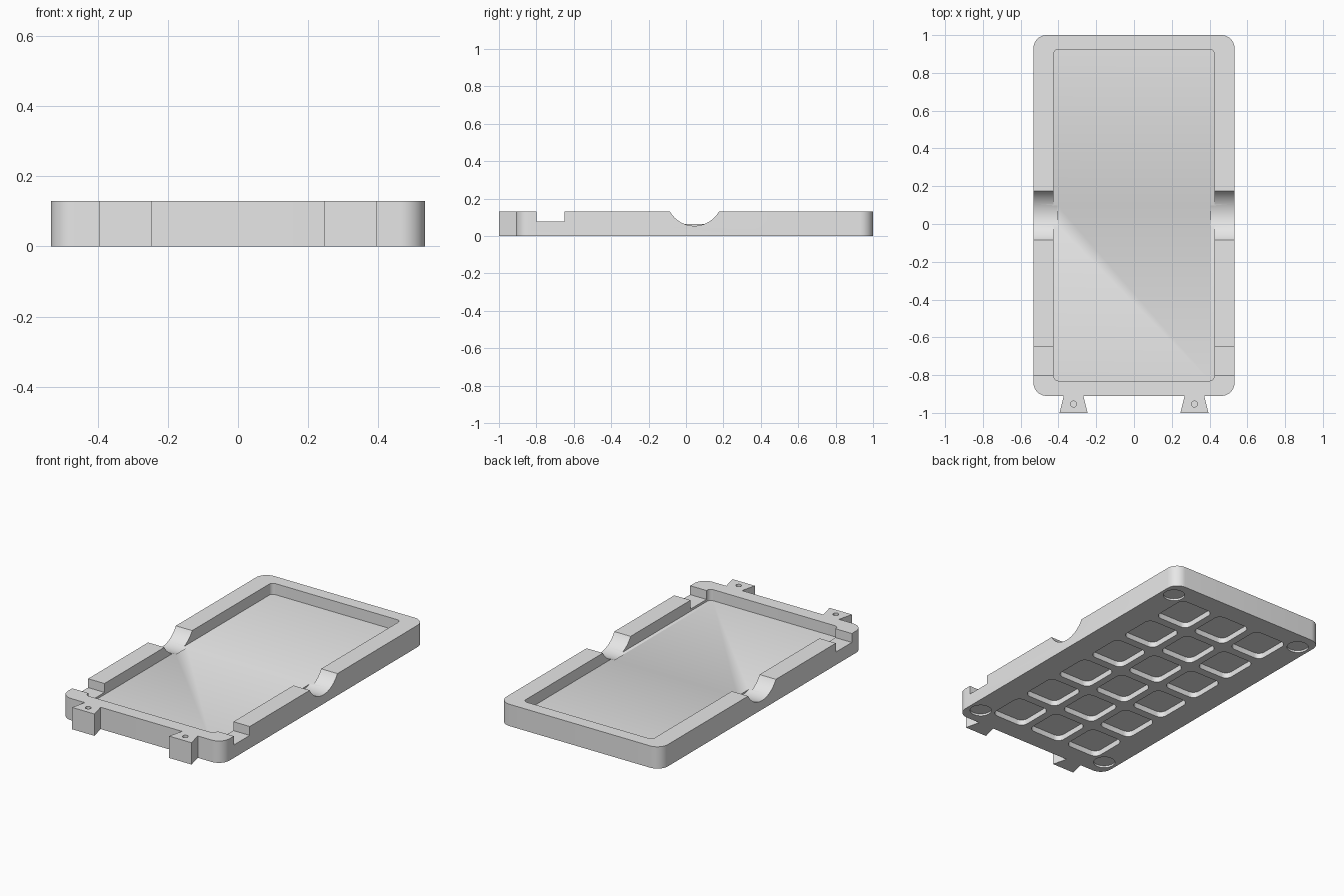
import bpy, bmesh, math
from mathutils import Matrix, Vector

old = bpy.data.objects.get("Cube")
if old:
    bpy.data.objects.remove(old, do_unlink=True)

grey = bpy.data.materials.new("light_grey")
grey.use_nodes = True
GREY = (0.8, 0.8, 0.8, 1)
grey.diffuse_color = GREY
grey.node_tree.nodes["Principled BSDF"].inputs["Base Color"].default_value = GREY

HEIGHT = 0.13
MID_Y = 0.045


def rounded_rect(width, depth, radius, cx=0.0, cy=0.0, steps=10):
    """Outline of a rectangle with rounded corners."""
    points = []
    for corner, (sx, sy) in enumerate([(1, 1), (-1, 1), (-1, -1), (1, -1)]):
        for i in range(steps + 1):
            a = (corner + i / steps) * math.pi / 2
            points.append((cx + sx * (width / 2 - radius) + radius * math.cos(a),
                           cy + sy * (depth / 2 - radius) + radius * math.sin(a)))
    return points


def circle(radius, cx, cy, steps=48):
    return [(cx + radius * math.cos(i * math.tau / steps),
             cy + radius * math.sin(i * math.tau / steps)) for i in range(steps)]


def prism(name, outline, low, high, matrix=None):
    """Extrude a flat outline between two heights."""
    bm = bmesh.new()
    base = bm.faces.new([bm.verts.new((x, y, low)) for x, y in outline])
    side = bmesh.ops.extrude_face_region(bm, geom=[base])["geom"]
    bmesh.ops.translate(bm, vec=(0, 0, high - low),
                        verts=[v for v in side if isinstance(v, bmesh.types.BMVert)])
    if matrix:
        bm.transform(matrix)
    bmesh.ops.recalc_face_normals(bm, faces=bm.faces)
    mesh = bpy.data.meshes.new(name)
    bm.to_mesh(mesh)
    bm.free()
    mesh.materials.append(grey)
    obj = bpy.data.objects.new(name, mesh)
    bpy.context.collection.objects.link(obj)
    return obj


def activate(obj):
    bpy.ops.object.select_all(action="DESELECT")
    obj.select_set(True)
    bpy.context.view_layer.objects.active = obj


def carve(target, outline, low, high, matrix=None):
    """Cut a prism out of the target, then drop the cutter."""
    cutter = prism("cutter", outline, low, high, matrix)
    cutter.hide_render = True
    mod = target.modifiers.new("carve", "BOOLEAN")
    mod.operation = "DIFFERENCE"
    mod.solver = "EXACT"
    mod.object = cutter
    activate(target)
    bpy.ops.object.modifier_apply(modifier=mod.name)
    bpy.data.objects.remove(cutter, do_unlink=True)


def finish(obj):
    activate(obj)
    bpy.ops.object.shade_smooth_by_angle(angle=math.radians(30))


# Tray body with its main recess
tray = prism("tray", rounded_rect(1.065, 1.91, 0.07, 0, MID_Y), 0, HEIGHT)
carve(tray, rounded_rect(0.85, 1.755, 0.025, 0, 0.0475), 0.064, 0.3)

# Square notches through both side walls
carve(tray, [(-0.7, -0.8), (0.7, -0.8), (0.7, -0.65), (-0.7, -0.65)], 0.077, 0.3)

# Round finger grooves across both side walls
turn = Matrix.Translation(Vector((0, MID_Y, 0.204))) @ Matrix.Rotation(math.pi / 2, 4, "Y")
for low, high in ((0.405, 0.7), (-0.7, -0.405)):
    carve(tray, circle(0.15, 0, 0, 72), low, high, turn)

# Grid of shallow pockets in the underside
for column in range(3):
    for row in range(6):
        carve(tray, rounded_rect(0.225, 0.235, 0.04, (column - 1) * 0.27,
                                 MID_Y + (row - 2.5) * 0.286, 6), -0.1, 0.033)

# Round recesses for feet at the underside corners
for sx in (-1, 1):
    for sy in (-1, 1):
        carve(tray, circle(0.06, sx * 0.453, MID_Y + sy * 0.845), -0.1, 0.012)
finish(tray)

# Dovetail tabs on the front, each with a small blind hole
for side, sx in (("right", -1), ("left", 1)):
    cx = sx * 0.32
    tab = prism(side + "_tab", [(cx - 0.052, -0.91), (cx - 0.074, -1.0),
                                (cx + 0.074, -1.0), (cx + 0.052, -0.91)], 0, HEIGHT)
    carve(tab, circle(0.016, cx, -0.953, 24), 0.03, 0.3)
    finish(tab)
